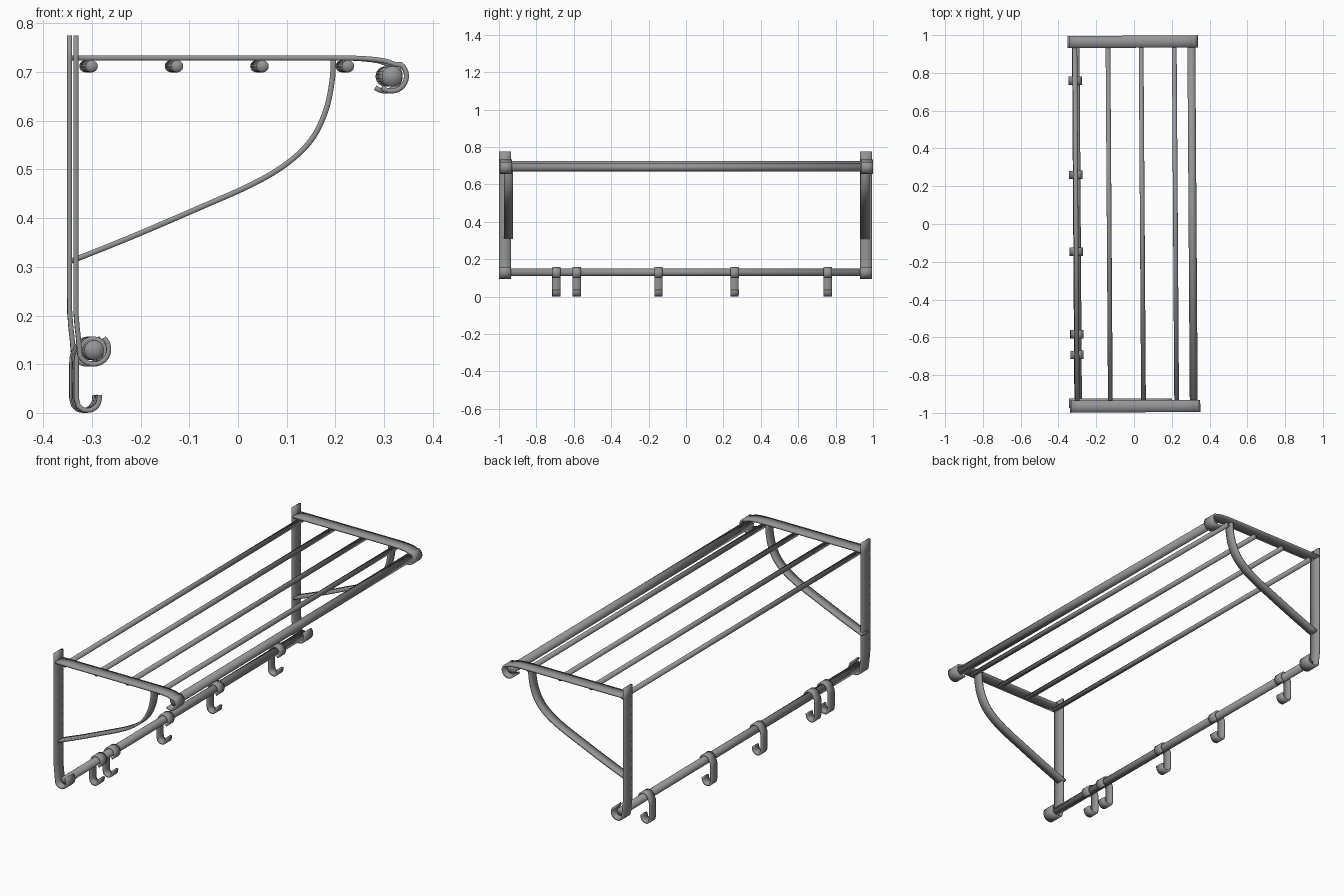
import bpy, bmesh, math
from mathutils import Vector, Matrix

if "Cube" in bpy.data.objects:
    bpy.data.objects.remove(bpy.data.objects["Cube"])

SKEW = Matrix.Rotation(0.0067, 4, 'Z')   # the whole rack sits very slightly turned

# Dark grey metal
metal = bpy.data.materials.new("dark_metal")
metal.diffuse_color = (0.3, 0.3, 0.3, 1)
metal.use_nodes = True
metal.node_tree.nodes["Principled BSDF"].inputs["Base Color"].default_value = metal.diffuse_color


def finish(name, bm, matrix):
    bmesh.ops.recalc_face_normals(bm, faces=bm.faces)
    bm.transform(matrix)
    me = bpy.data.meshes.new(name)
    bm.to_mesh(me)
    bm.free()
    me.materials.append(metal)
    ob = bpy.data.objects.new(name, me)
    bpy.context.collection.objects.link(ob)
    for p in me.polygons:
        p.use_smooth = True
    return ob


def smooth_path(pts, n=6):
    """Catmull-Rom through (x, z) points."""
    p = [Vector(q) for q in pts]
    p = [2 * p[0] - p[1]] + p + [2 * p[-1] - p[-2]]
    out = []
    for i in range(1, len(p) - 2):
        a, b, c, d = p[i - 1:i + 3]
        for k in range(n):
            t = k / n
            out.append(0.5 * (2 * b + (c - a) * t + (2 * a - 5 * b + 4 * c - d) * t * t
                              + (3 * b - a - 3 * c + d) * t ** 3))
    return out + [p[-2]]


def arc(cx, cz, r, a0, a1, n=16):
    return [Vector((cx + r * math.cos(math.radians(a0 + (a1 - a0) * i / n)),
                    cz + r * math.sin(math.radians(a0 + (a1 - a0) * i / n))))
            for i in range(n + 1)]


def strip(name, path, y, width, thick, matrix=SKEW):
    """Softly shaded flat bar swept along an (x, z) path, its width along y."""
    h, w = thick / 2, width / 2
    sec = [(w, -h), (w, h), (0, h), (-w, h), (-w, -h), (0, -h)]
    bm = bmesh.new()
    rings = []
    for i, p in enumerate(path):
        t = (path[min(i + 1, len(path) - 1)] - path[max(i - 1, 0)]).normalized()
        rings.append([bm.verts.new((p.x - t.y * v, y + u, p.y + t.x * v)) for u, v in sec])
    m = len(sec)
    for a, b in zip(rings, rings[1:]):
        for j in range(m):
            bm.faces.new((a[j], a[(j + 1) % m], b[(j + 1) % m], b[j]))
    bm.faces.new(rings[0])
    bm.faces.new(rings[-1])
    return finish(name, bm, matrix)


def rod(name, x, z, r, half):
    bm = bmesh.new()
    bmesh.ops.create_cone(bm, cap_ends=True, cap_tris=True, segments=24,
                          radius1=r, radius2=r, depth=2 * half)
    bm.transform(Matrix.Translation((x, 0, z)) @ Matrix.Rotation(math.pi / 2, 4, 'X'))
    return finish(name, bm, SKEW)


# Profiles of the end frames
upright = smooth_path([(-0.3395, 0.775), (-0.3395, 0.5), (-0.3395, 0.24), (-0.338, 0.19),
                       (-0.334, 0.15)]) + arc(-0.303, 0.131, 0.031, 190, 408)[1:]
top_bar = smooth_path([(-0.337, 0.729), (0.0, 0.729), (0.19, 0.729), (0.25, 0.728),
                       (0.292, 0.7235), (0.317, 0.7155)]) + arc(0.3085, 0.692, 0.031, 50, -130)
brace = smooth_path([(-0.342, 0.312), (-0.22, 0.361), (-0.08, 0.421), (0.03, 0.470),
                     (0.10, 0.512), (0.15, 0.560), (0.18, 0.620), (0.193, 0.680),
                     (0.196, 0.725)])

# End frames: upright, top bar and curved brace
for side, s in (("front", -1), ("back", 1)):
    strip(side + "_upright", upright, s * 0.965, 0.064, 0.010)
    strip(side + "_top_bar", top_bar, s * 0.965, 0.064, 0.010)
    strip(side + "_brace", brace, -0.949 if s < 0 else 0.958, 0.048, 0.011, Matrix.Identity(4))

# Shelf slats, edge rail and hook rail
for i in range(4):
    rod(f"shelf_slat_{i + 1}", -0.307 + 0.1755 * i, 0.712, 0.0125, 0.962)
rod("edge_rail", 0.310, 0.691, 0.021, 0.970)
rod("hook_rail", -0.302, 0.129, 0.020, 0.970)

# Sliding hooks: clip over the rail, stem and upturned tip
hook = (arc(-0.302, 0.126, 0.026, -65, 150, 20)
        + smooth_path([(-0.335, 0.118), (-0.3365, 0.10), (-0.3365, 0.03)], 4)
        + smooth_path([(-0.333, 0.015), (-0.322, 0.0065), (-0.307, 0.006),
                       (-0.295, 0.014), (-0.290, 0.026), (-0.289, 0.037)], 4))
for i, y in enumerate((-0.691, -0.582, -0.145, 0.262, 0.760)):
    strip(f"hook_{i + 1}", hook, y, 0.044, 0.010)
